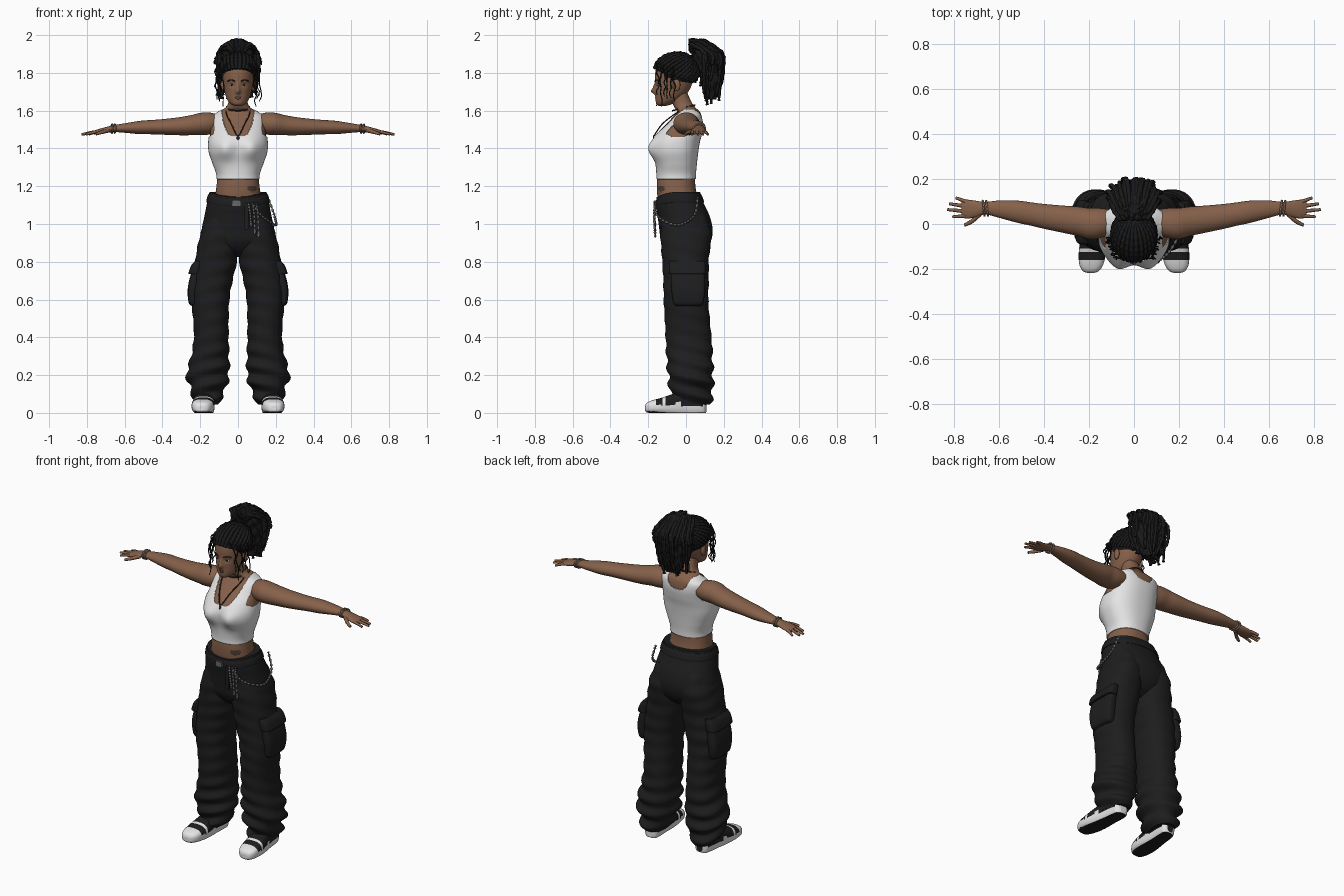
import bpy, bmesh, math, random
from mathutils import Vector, Matrix

if "Cube" in bpy.data.objects:
    bpy.data.objects.remove(bpy.data.objects["Cube"])

random.seed(4)
U = random.uniform


def mat(name, r, g, b):
    m = bpy.data.materials.new(name)
    m.diffuse_color = (r, g, b, 1)
    m.use_nodes = True
    m.node_tree.nodes["Principled BSDF"].inputs["Base Color"].default_value = m.diffuse_color
    return m


SKIN = mat("brown skin", .235, .118, .068)
WHITE = mat("white", .78, .78, .78)
BLACK = mat("black cloth", .0125, .0125, .0135)
HAIR = mat("black hair", .010, .010, .010)
METAL = mat("grey metal", .14, .14, .14)
INK = mat("tattoo ink", .075, .045, .032)
LIP = mat("lip brown", .17, .07, .05)
BAND = mat("tan bracelet", .32, .20, .14)
CORD = mat("dark cord", .035, .025, .02)


def done(name, bm, mats):
    me = bpy.data.meshes.new(name)
    bm.to_mesh(me)
    bm.free()
    for m in mats:
        me.materials.append(m)
    ob = bpy.data.objects.new(name, me)
    bpy.context.collection.objects.link(ob)
    return ob


def spline(pts, u):
    x = u * (len(pts) - 1)
    i = min(int(x), len(pts) - 2)
    f = x - i
    q = (pts[max(i - 1, 0)], pts[i], pts[i + 1], pts[min(i + 2, len(pts) - 1)])
    return [.5 * (2 * b + (c - a) * f + (2 * a - 5 * b + 4 * c - d) * f * f
                  + (3 * b - a - 3 * c + d) * f ** 3) for a, b, c, d in zip(*q)]


def skin_rings(bm, rings):
    n = len(rings[0])
    for r0, r1 in zip(rings, rings[1:]):
        for j in range(n):
            bm.faces.new((r0[j], r0[(j + 1) % n], r1[(j + 1) % n], r1[j])).smooth = True
    bm.faces.new(rings[0][::-1])
    bm.faces.new(rings[-1])


def loft(name, rows, mats, axis='Z', segs=48, n=60, p=2, s=1, grow=0, warp=None, paint=None, keep=None):
    """Rows are (position on axis, centre a, centre b, radius a, radius b)."""
    bm = bmesh.new()
    rings = []
    for i in range(n):
        t, a, b, ra, rb = spline(rows, i / (n - 1))
        ring = []
        for j in range(segs):
            w = math.tau * j / segs
            c, d = math.cos(w), math.sin(w)
            e = a + math.copysign(abs(c) ** (2 / p), c) * (max(ra, .002) + grow)
            f = b + math.copysign(abs(d) ** (2 / p), d) * (max(rb, .002) + grow)
            co = {'Z': (e, f, t), 'X': (t, e, f), 'Y': (e, t, f)}[axis]
            if warp:
                co = warp(*co, w)
            ring.append(bm.verts.new((co[0] * s, co[1], co[2])))
        rings.append(ring)
    skin_rings(bm, rings)
    bmesh.ops.recalc_face_normals(bm, faces=bm.faces)
    bm.normal_update()
    if paint:
        for f in bm.faces:
            f.material_index = paint(f.calc_center_median(), f.normal)
    if keep:
        bad = [f for f in bm.faces if not keep(f.calc_center_median())]
        bmesh.ops.delete(bm, geom=bad, context='FACES')
    return done(name, bm, mats)


def sweep(bm, pts, r, n=24, sides=6, bump=0, freq=2.2, tip=1):
    P = [Vector(spline(pts, i / (n - 1))) for i in range(n)]
    rings, old = [], None
    for i, c in enumerate(P):
        t = (P[min(i + 1, n - 1)] - P[max(i - 1, 0)]).normalized()
        if old is None:
            u = t.orthogonal().normalized()
        else:
            u = old.rotation_difference(t) @ u
        old, v = t, t.cross(u)
        k = r * (1 + bump * math.sin(i * freq)) * (1 + (tip - 1) * i / (n - 1))
        rings.append([bm.verts.new(c + k * (math.cos(math.tau * j / sides) * u + math.sin(math.tau * j / sides) * v))
                      for j in range(sides)])
    skin_rings(bm, rings)


def ball(bm, loc, size, rot=0):
    m = Matrix.Translation(loc) @ Matrix.Rotation(rot, 4, 'Y') @ Matrix.Diagonal((*size, 1))
    for v in bmesh.ops.create_uvsphere(bm, u_segments=20, v_segments=12, radius=1, matrix=m)['verts']:
        for f in v.link_faces:
            f.smooth = True


# torso and neck, with the tank top as a slightly larger trimmed copy
torso = [(1.06, 0, -.03, .13, .10), (1.14, 0, -.045, .122, .105), (1.2, 0, -.052, .114, .102),
         (1.26, 0, -.052, .11, .10), (1.32, 0, -.052, .13, .105), (1.38, 0, -.055, .150, .115),
         (1.43, 0, -.052, .153, .12), (1.48, 0, -.035, .147, .115), (1.53, 0, -.008, .142, .095),
         (1.57, 0, .008, .135, .075), (1.595, 0, .012, .10, .06), (1.62, 0, -.008, .062, .055),
         (1.65, 0, -.025, .05, .052), (1.70, 0, -.045, .048, .05)]


def bust(x, y, z, w):
    if y < -.05:
        y -= .03 * math.exp(-((abs(x) - .072) / .05) ** 2 - ((z - 1.395) / .055) ** 2)
    return x, y, z


def top_area(c):
    x = abs(c.x)
    low = 1.465 if c.y < -.01 else 1.535
    neck = x < .088 and c.z > low + .13 * (x / .088) ** 4
    arm = x > .128 and c.z > 1.46 + (.155 - x) * .8
    return 1.238 < c.z < 1.606 and not neck and not arm


def tattoo(c, nor):
    return 1 if c.y < -.08 and ((c.x - .075) / .024) ** 2 + ((c.z - 1.187) / .017) ** 2 < 1 else 0


loft("torso", torso, [SKIN, INK], segs=96, n=110, p=2.3, warp=bust, paint=tattoo)
top = loft("tank_top", torso, [WHITE], segs=128, n=150, p=2.3, grow=.005, warp=bust, keep=top_area)
sol = top.modifiers.new("thickness", 'SOLIDIFY')
sol.thickness, sol.offset = .005, -1


# head with nose, brow and eye-socket shaping
def face(x, y, z, w):
    if y < -.08:
        y -= .022 * math.exp(-(x / .011) ** 2 - ((z - 1.702) / .014) ** 2)
        y -= .010 * math.exp(-(x / .009) ** 2 - ((z - 1.725) / .018) ** 2)
        y += .007 * math.exp(-((abs(x) - .033) / .018) ** 2 - ((z - 1.737) / .012) ** 2)
    return x, y, z


loft("head", [(1.625, 0, -.125, .015, .018), (1.635, 0, -.115, .038, .042), (1.66, 0, -.095, .058, .066),
              (1.70, 0, -.075, .071, .087), (1.75, 0, -.065, .079, .099), (1.80, 0, -.063, .082, .10),
              (1.85, 0, -.058, .074, .09), (1.885, 0, -.055, .045, .06), (1.895, 0, -.055, .01, .01)],
     [SKIN], segs=72, n=72, warp=face)
eyes, iris, ears, brows, lips = (bmesh.new() for _ in range(5))
for s in (-1, 1):
    ball(eyes, (s * .033, -.147, 1.737), (.013, .006, .0055))
    ball(iris, (s * .033, -.151, 1.737), (.006, .0035, .0055))
    ball(ears, (s * .082, -.05, 1.735), (.011, .02, .032))
    sweep(brows, [(s * .016, -.164, 1.755), (s * .035, -.158, 1.763), (s * .055, -.137, 1.755)], .003, 10)
ball(lips, (0, -.156, 1.673), (.020, .008, .005))
ball(lips, (0, -.155, 1.664), (.018, .008, .006))
for nm, b, m in (("eyes", eyes, WHITE), ("irises", iris, HAIR), ("ears", ears, SKIN),
                 ("eyebrows", brows, HAIR), ("lips", lips, LIP)):
    done(nm, b, [m])

# hair: cap trimmed to the hairline, locs drawn back, ponytail and loose strands
C, R = Vector((0, -.05, 1.81)), Vector((.096, .116, .095))
cap = bmesh.new()
ball(cap, C, R)
bmesh.ops.subdivide_edges(cap, edges=cap.edges, cuts=1, use_grid_fill=True)
cut = [f for f in cap.faces if f.calc_center_median().z < 1.695 + (.02 - f.calc_center_median().y) * .7]
bmesh.ops.delete(cap, geom=cut, context='FACES')
done("hair_cap", cap, [HAIR])

locs = bmesh.new()
tie = Vector((0, .75, .72)).normalized()
for i in range(34):
    a = math.tau * (i + .5) / 34
    d = Vector((math.sin(a), -math.cos(a), .12 - .45 * (1 - math.cos(a)))).normalized()
    path = [C + (d.slerp(tie, k / 5)) * R * U(.98, 1.03) for k in range(6)]
    sweep(locs, path, .010, 26, 6, .22)
done("drawn_back_locs", locs, [HAIR])


def rough(x, y, z, w):
    k = .006 * math.sin(9 * w + 40 * z) + .004 * math.sin(5 * w - 90 * z)
    return x + k * math.cos(w), y + k * math.sin(w), z


loft("ponytail_core", [(1.66, 0, .13, .04, .025), (1.74, 0, .135, .075, .045), (1.83, 0, .125, .09, .065),
                       (1.90, 0, .105, .085, .072), (1.95, 0, .08, .06, .055), (1.98, 0, .065, .025, .025)],
     [HAIR], segs=40, n=36, warp=rough)
pony = bmesh.new()
for i in range(130):
    x = U(-.105, .105)
    d = U(0, 1) * math.sqrt(1 - (x / .125) ** 2)
    e = U(1.62, 1.84) + abs(x) * .5
    j = U(-.015, .015)
    sweep(pony, [(x * .2, .045, 1.89), (x * .6, .02 + .07 * d, 1.945 + .035 * U(.2, 1) - abs(x) * .25),
                 (x, .08 + .11 * d, 1.945 - .03 * d - abs(x) * .3), (x * 1.05 + j, .085 + .12 * d, 1.86),
                 (x + j, .085 + .11 * d, (1.85 + e) / 2), (x * .9 - j, .085 + .09 * d + j, e)],
          .0105, 30, 6, .25, tip=.7)
done("ponytail_locs", pony, [HAIR])
loose = bmesh.new()
for s in (-1, 1):
    for k in range(6):
        x, y, e = .072 + .006 * k, -.15 + .017 * k, 1.62 + U(0, .07)
        path = [(s * (x - .02), y - .005, 1.85)]
        path += [(s * (x + .012 + U(-.01, .013)), y + U(-.008, .008), 1.82 + (e - 1.82) * q / 6) for q in range(7)]
        sweep(loose, path, .0042, 30, 5, .2, tip=.6)
done("loose_strands", loose, [HAIR])

# arms, fingers and bracelets
for s, side in ((-1, "left"), (1, "right")):
    loft(side + "_arm", [(.09, .012, 1.535, .05, .04), (.15, .004, 1.532, .066, .058), (.20, .002, 1.53, .069, .058),
                         (.25, .012, 1.523, .065, .053), (.32, .022, 1.517, .06, .047), (.40, .034, 1.514, .055, .041),
                         (.45, .043, 1.513, .052, .038), (.52, .055, 1.511, .049, .035), (.60, .066, 1.508, .038, .025),
                         (.66, .07, 1.505, .028, .018), (.70, .067, 1.497, .036, .016), (.74, .066, 1.489, .042, .013),
                         (.765, .068, 1.484, .038, .009)], [SKIN], axis='X', segs=32, n=60, s=s)
    bm = bmesh.new()
    for y0, x1, y1 in ((.099, .79, .116), (.078, .82, .09), (.056, .828, .064), (.036, .805, .032)):
        sweep(bm, [(s * .745, y0, 1.489), (s * (.745 + x1) / 2, (y0 + y1) / 2, 1.483), (s * x1, y1, 1.474)],
              .0095, 10, 8, tip=.65)
    sweep(bm, [(s * .685, .045, 1.496), (s * .72, .012, 1.486), (s * .752, -.005, 1.476)], .012, 10, 8, tip=.6)
    done(side + "_fingers", bm, [SKIN])
    bm = bmesh.new()
    for q in (.652, .667):
        sweep(bm, [(s * (q + .004 * math.cos(w)), .07 + .033 * math.cos(w), 1.505 + .023 * math.sin(w))
                   for w in [math.tau * k / 12 for k in range(13)]], .0045, 36, 6, .2)
    done(side + "_bracelets", bm, [BAND])

# necklaces
bm = bmesh.new()
sweep(bm, [(-.06, .01, 1.622), (-.062, -.055, 1.585), (-.035, -.125, 1.53), (0, -.168, 1.468),
           (.035, -.125, 1.53), (.062, -.055, 1.585), (.06, .01, 1.622)], .0035, 40)
sweep(bm, [(.058 * math.sin(w), -.012 - .06 * math.cos(w), 1.615 - .015 * math.cos(w))
           for w in [math.tau * k / 12 for k in range(13)]], .004, 40)
ball(bm, (0, -.172, 1.455), (.007, .004, .015))
done("necklaces", bm, [CORD])


# trousers: hips, legs with folds, cargo pockets
def dip(x, y, z, w):
    return x, y, z - .028 * max(0, -math.sin(w)) ** 2 * min(1, max(0, (z - 1.05) / .08))


def folds(x, y, z, w):
    k = .003 + .012 * min(1, max(0, (.40 - z) / .25))
    k *= math.sin(z * 72 + 1.6 * math.sin(w + .6) + w) * (.7 + .3 * math.sin(2 * w))
    return x + k * math.cos(w), y + k * math.sin(w), z


loft("hips", [(.825, 0, 0, .05, .05), (.86, 0, 0, .14, .10), (.91, 0, 0, .19, .132), (.97, 0, 0, .192, .141),
              (1.04, 0, -.012, .178, .138), (1.10, 0, -.03, .166, .128), (1.14, 0, -.038, .157, .119),
              (1.17, 0, -.04, .151, .115)], [BLACK], segs=72, n=50, p=2.25, warp=dip)
loft("belt", [(1.115, 0, -.033, .166, .127), (1.125, 0, -.034, .167, .128), (1.15, 0, -.038, .161, .122),
              (1.158, 0, -.039, .156, .117)], [BLACK], segs=72, n=10, p=2.25, warp=dip)


def shoe_shape(x, y, z, w):
    return x + .175 - .08 * y, y, max(z, .0)


def shoe_paint(c, nor):
    if nor.z < -.7 and c.z < .012:
        return 1
    if c.z < .04 or c.y < -.16:
        return 0
    return 0 if -.125 < c.y < -.105 or (c.z < .06 and -.06 < c.y < -.03) else 1


for s, side in ((-1, "left"), (1, "right")):
    loft(side + "_trouser_leg", [(.045, .165, .03, .066, .098), (.08, .163, .03, .074, .108), (.13, .158, .028, .093, .114),
                                 (.20, .160, .025, .112, .119), (.28, .150, .02, .103, .121), (.36, .143, .016, .094, .122),
                                 (.45, .142, .01, .092, .12), (.60, .146, 0, .10, .118), (.70, .135, 0, .106, .12),
                                 (.82, .114, -.003, .111, .124), (.95, .10, 0, .098, .135), (1.06, .085, -.01, .07, .11)],
         [BLACK], segs=56, n=120, p=2.3, s=s, warp=folds)
    loft(side + "_cargo_pocket", [(.565, .226, .012, .015, .06), (.58, .232, .012, .028, .078), (.64, .236, .012, .031, .088),
                                  (.70, .229, .01, .030, .09), (.77, .214, .008, .024, .088)],
         [BLACK], segs=40, n=24, p=4, s=s)
    loft(side + "_pocket_flap", [(.735, .228, .008, .032, .094), (.742, .228, .008, .034, .097), (.78, .218, .006, .030, .097),
                                 (.805, .205, .005, .022, .092)], [BLACK], segs=40, n=12, p=4, s=s)
    # shoes
    loft(side + "_shoe", [(-.217, 0, .025, .015, .012), (-.208, 0, .028, .036, .025), (-.18, 0, .032, .053, .034),
                          (-.13, 0, .036, .060, .044), (-.07, 0, .042, .057, .058), (0, 0, .05, .05, .07),
                          (.06, 0, .05, .047, .07), (.095, 0, .045, .04, .06), (.108, 0, .04, .02, .035)],
         [WHITE, BLACK], axis='Y', segs=56, n=60, p=2.7, s=s, warp=shoe_shape, paint=shoe_paint)

# hip chain, buckle and hanging straps
bm = bmesh.new()
sweep(bm, [(.075, -.163, 1.11), (.11, -.16, 1.06), (.155, -.125, 1.02), (.198, -.05, .995), (.2, .01, 1.015),
           (.188, .05, 1.06), (.158, .062, 1.14)], .0055, 90, 6, .5, 1.5)
for x, z in ((.065, .99), (.085, .95), (.105, .935)):
    sweep(bm, [(x - .01, -.162, 1.115), (x, -.168, 1.05), (x + .004, -.163, z)], .0055, 40, 6, .4, 1.5)
    ball(bm, (x + .004, -.163, z + .01), (.008, .005, .018))
done("hip_chain", bm, [METAL])
bm = bmesh.new()
bmesh.ops.create_cube(bm, size=1, matrix=Matrix.Translation((-.01, -.165, 1.109)) @ Matrix.Diagonal((.045, .012, .034, 1)))
bmesh.ops.bevel(bm, geom=bm.edges, offset=.003, segments=2, affect='EDGES')
done("belt_buckle", bm, [METAL])
bm = bmesh.new()
bmesh.ops.create_cube(bm, size=1, matrix=Matrix.Translation((.045, -.164, 1.04)) @ Matrix.Diagonal((.02, .006, .14, 1)))
done("hanging_strap", bm, [BLACK])
